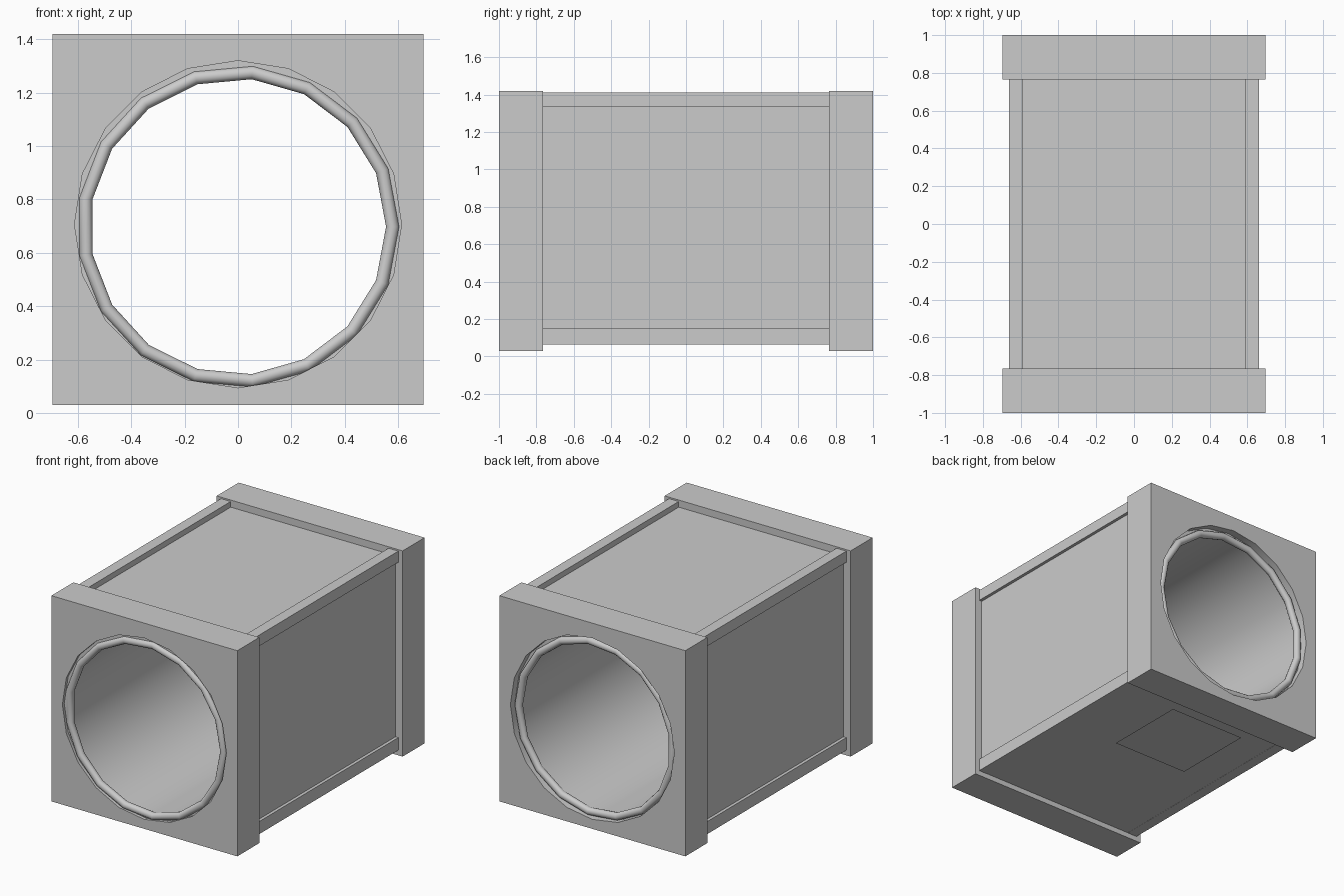
import bpy, bmesh
from math import sin, cos, pi, radians

if "Cube" in bpy.data.objects:
    bpy.data.objects.remove(bpy.data.objects["Cube"])

AXIS_Z = 0.707


def finish(name, bm):
    bmesh.ops.recalc_face_normals(bm, faces=bm.faces)
    mesh = bpy.data.meshes.new(name)
    bm.to_mesh(mesh)
    bm.free()
    ob = bpy.data.objects.new(name, mesh)
    bpy.context.collection.objects.link(ob)
    return ob


def activate(ob):
    bpy.ops.object.select_all(action='DESELECT')
    ob.select_set(True)
    bpy.context.view_layer.objects.active = ob


def smooth(ob):
    activate(ob)
    bpy.ops.object.shade_smooth_by_angle(angle=radians(35))


def box(name, x0, x1, y0, y1, z0, z1):
    bm = bmesh.new()
    bmesh.ops.create_cube(bm, size=1)
    for v in bm.verts:
        v.co.x = x0 + (v.co.x + 0.5) * (x1 - x0)
        v.co.y = y0 + (v.co.y + 0.5) * (y1 - y0)
        v.co.z = z0 + (v.co.z + 0.5) * (z1 - z0)
    return finish(name, bm)


def lathe(name, profile, sides, z=AXIS_Z):
    """Turn a closed (radius, y) profile around the y axis."""
    bm = bmesh.new()
    rings = []
    for i in range(sides):
        a = 2 * pi * i / sides
        rings.append([bm.verts.new((r * cos(a), y, z + r * sin(a))) for r, y in profile])
    n = len(profile)
    for i in range(sides):
        p, q = rings[i], rings[(i + 1) % sides]
        for j in range(n):
            k = (j + 1) % n
            bm.faces.new((p[j], p[k], q[k], q[j]))
    return finish(name, bm)


def bore(ob, radius):
    """Cut a round 20-sided hole through a part along y."""
    bm = bmesh.new()
    ends = [[bm.verts.new((radius * cos(pi * i / 10), y, AXIS_Z + radius * sin(pi * i / 10)))
             for i in range(20)] for y in (-1.5, 1.5)]
    for e in ends:
        bm.faces.new(e)
    for i in range(20):
        k = (i + 1) % 20
        bm.faces.new((ends[0][i], ends[0][k], ends[1][k], ends[1][i]))
    cutter = finish("bore_cutter", bm)
    cutter.hide_render = True
    activate(ob)
    mod = ob.modifiers.new("bore", 'BOOLEAN')
    mod.operation = 'DIFFERENCE'
    mod.solver = 'EXACT'
    mod.object = cutter
    bpy.ops.object.modifier_apply(modifier=mod.name)
    bpy.data.objects.remove(cutter)
    smooth(ob)


# Square end frames with round openings
bore(box("front_frame", -0.695, 0.695, -1, -0.765, 0.03, 1.42), 0.613)
bore(box("back_frame", -0.695, 0.695, 0.765, 1, 0.03, 1.42), 0.613)

# Main body with recessed top and side panels
bore(box("body", -0.642, 0.642, -0.77, 0.77, 0.066, 1.372), 0.60)

# Corner rails along the body
for side, s in (("left", -1), ("right", 1)):
    x0, x1 = sorted((s * 0.59, s * 0.663))
    box(side + "_top_rail", x0, x1, -0.77, 0.77, 1.335, 1.41)
    box(side + "_bottom_rail", x0, x1, -0.77, 0.77, 0.065, 0.15)

# Round pipe running through the body
smooth(lathe("inner_pipe", [(0.575, -0.98), (0.613, -0.98), (0.613, 0.95), (0.575, 0.95)], 20))

# Rounded rings at both openings
for name, y in (("front_ring", -0.975), ("back_ring", 0.957)):
    tube = [(0.58 + 0.025 * cos(pi * i / 6), y + 0.025 * sin(pi * i / 6)) for i in range(12)]
    smooth(lathe(name, tube, 17, 0.698))

# Thin square plate under the body
bm = bmesh.new()
bm.faces.new([bm.verts.new((x, y, 0)) for x, y in
              ((-0.288, 0.16), (-0.288, 0.735), (0.288, 0.735), (0.288, 0.16))])
plate = bpy.data.meshes.new("base_plate")
bm.to_mesh(plate)
bm.free()
bpy.context.collection.objects.link(bpy.data.objects.new("base_plate", plate))
